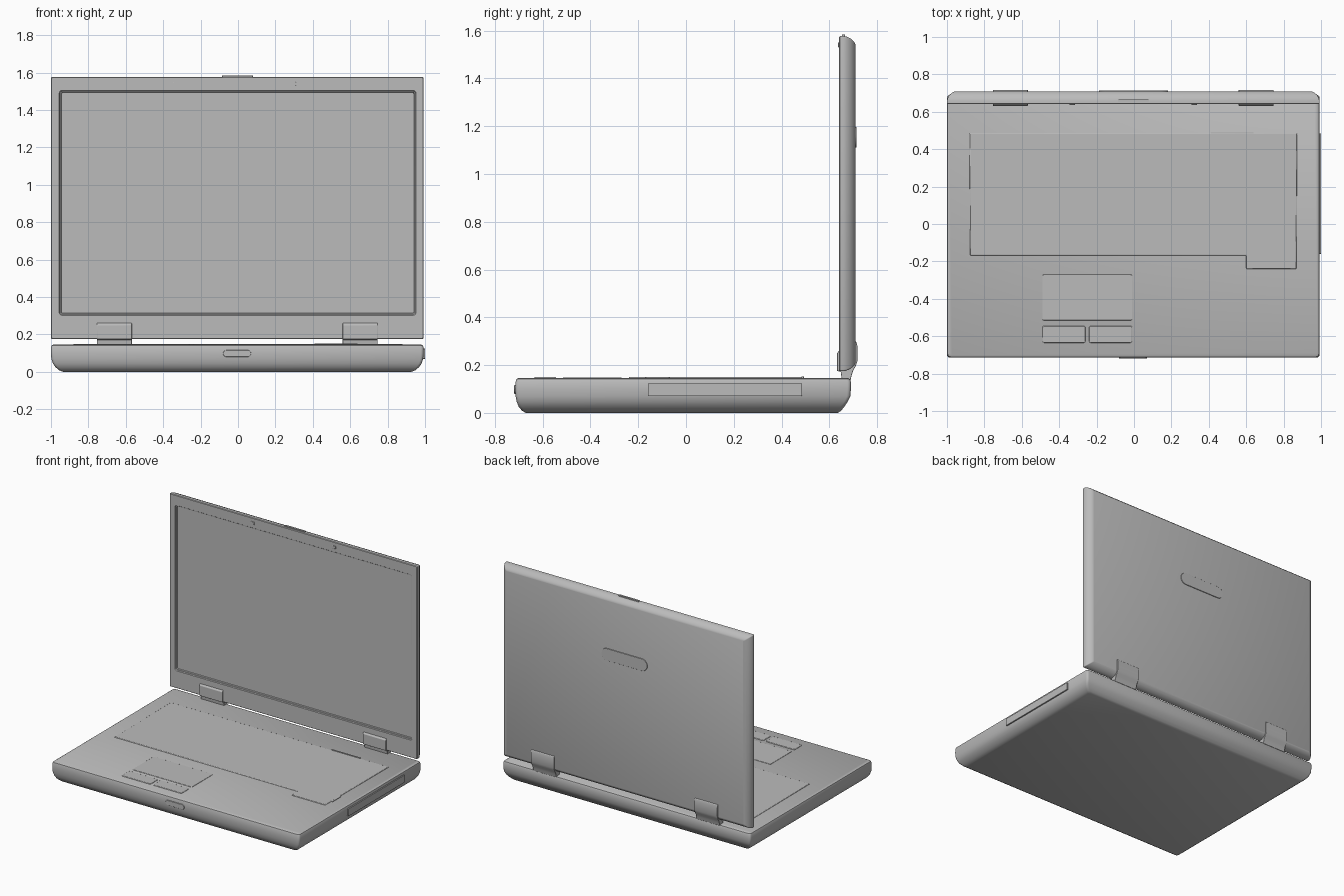
import bpy, bmesh, math
from mathutils import Vector

cube = bpy.data.objects.get("Cube")
if cube:
    bpy.data.objects.remove(cube, do_unlink=True)

grey = bpy.data.materials.new("grey plastic")
grey.use_nodes = True
COLOUR = (0.5, 0.5, 0.5, 1)
grey.diffuse_color = COLOUR
grey.node_tree.nodes["Principled BSDF"].inputs["Base Color"].default_value = COLOUR
grey.node_tree.nodes["Principled BSDF"].inputs["Roughness"].default_value = 0.6

# Maps (u, v, w) to model space, with w along the named axis
AXES = {
    "x": lambda u, v, w: Vector((w, u, v)),
    "y": lambda u, v, w: Vector((u, w, v)),
    "z": lambda u, v, w: Vector((u, v, w)),
}


def finish(bm, name, bevel=0, angle=30):
    bmesh.ops.recalc_face_normals(bm, faces=bm.faces)
    mesh = bpy.data.meshes.new(name)
    bm.to_mesh(mesh)
    bm.free()
    mesh.materials.append(grey)
    ob = bpy.data.objects.new(name, mesh)
    bpy.context.collection.objects.link(ob)
    bpy.ops.object.select_all(action="DESELECT")
    ob.select_set(True)
    bpy.context.view_layer.objects.active = ob
    bpy.ops.object.shade_smooth_by_angle(angle=math.radians(angle))
    if bevel:
        mod = ob.modifiers.new("soft edges", "BEVEL")
        mod.width = bevel
        mod.segments = 2
        mod.limit_method = "ANGLE"
    return ob


def loft(name, rings, axis):
    """Joins a series of outlines, each (points, position along axis)."""
    bm = bmesh.new()
    loops = [[bm.verts.new(AXES[axis](u, v, w)) for u, v in pts] for pts, w in rings]
    for a, b in zip(loops, loops[1:]):
        for i in range(len(a)):
            j = (i + 1) % len(a)
            bm.faces.new((a[i], a[j], b[j], b[i]))
    bm.faces.new(loops[0])
    bm.faces.new(loops[-1])
    return bm


def prism(name, pts, axis, w0, w1, bevel=0):
    return finish(loft(name, [(pts, w0), (pts, w1)], axis), name, bevel)


def rounded(u0, u1, v0, v1, r, steps=3):
    """Outline of a rectangle with rounded corners."""
    pts = []
    corners = [(u1 - r, v1 - r), (u0 + r, v1 - r), (u0 + r, v0 + r), (u1 - r, v0 + r)]
    for q, (cu, cv) in enumerate(corners):
        for s in range(steps + 1):
            a = math.pi / 2 * (q + s / steps)
            pts.append((cu + r * math.cos(a), cv + r * math.sin(a)))
    return pts


LEFT, RIGHT = -1.0, 0.992
MID = (LEFT + RIGHT) / 2

# Base: (height, side inset, front y, back y)
base_levels = [
    (0.0, 0.065, -0.67, 0.635), (0.008, 0.045, -0.685, 0.648),
    (0.025, 0.024, -0.70, 0.662), (0.045, 0.010, -0.708, 0.676),
    (0.07, 0.002, -0.713, 0.688), (0.1, 0, -0.715, 0.69),
    (0.13, 0, -0.713, 0.69), (0.141, 0.004, -0.71, 0.686),
    (0.146, 0.012, -0.70, 0.678),
]
rings = [(rounded(LEFT + i, RIGHT - i, y0, y1, 0.015), z) for z, i, y0, y1 in base_levels]
finish(loft("base", rings, "z"), "base", angle=35)

# Keyboard deck with the step at its front corner
deck = [(-0.88, 0.485), (-0.876, -0.168), (0.6, -0.168), (0.6, -0.24),
        (0.868, -0.24), (0.872, 0.485)]
prism("keyboard_deck", deck, "z", 0.14, 0.15, 0.004)
prism("indicator_strip", rounded(0.41, 0.64, 0.483, 0.493, 0.004), "z", 0.14, 0.152)
prism("side_tab", rounded(0.868, 0.88, -0.17, -0.07, 0.004), "z", 0.14, 0.15)

# Touchpad and its two buttons
prism("touchpad", rounded(-0.49, -0.01, -0.515, -0.27, 0.008), "z", 0.14, 0.1485, 0.002)
for name, x0, x1 in (("left_button", -0.49, -0.26), ("right_button", -0.24, -0.01)):
    prism(name, rounded(x0, x1, -0.635, -0.545, 0.008), "z", 0.14, 0.15, 0.003)

# Front latch button and the drive door on the side
prism("front_latch", rounded(-0.08, 0.07, 0.08, 0.116, 0.018, 5), "y", -0.719, -0.70, 0.002)
prism("drive_door", rounded(-0.16, 0.485, 0.07, 0.124, 0.003), "x", 0.97, 1.0, 0.002)

# Lid shell, ending in the recessed screen
Z0, Z1 = 0.175, 1.577
shell = [(0.709, 0.042), (0.704, 0.03), (0.690, 0.013), (0.672, 0.003),
         (0.66, 0), (0.645, 0), (0.641, 0.004)]
rings = [(rounded(LEFT + i, RIGHT - i, Z0 + i * 0.8, Z1 - i * 0.8, 0.006), y) for y, i in shell]
for y, i, r in ((0.641, 0, 0.015), (0.647, 0.004, 0.013), (0.648, 0.009, 0.01), (0.655, 0.012, 0.008)):
    rings.append((rounded(-0.956 + i, 0.952 - i, 0.302 + i, 1.505 - i, r), y))
finish(loft("lid", rings, "y"), "lid", angle=35)

# Lid details: bumpers, closing hook and rear badge
for name, x in (("bumper_right", -0.33), ("bumper_left", 0.323)):
    prism(name, rounded(x - 0.015, x + 0.015, 1.53, 1.55, 0.003), "y", 0.637, 0.645, 0.001)
prism("lid_hook", rounded(-0.085, 0.08, 0.652, 0.666, 0.005), "z", 1.57, 1.584)
prism("rear_badge", rounded(-0.187, 0.181, 1.11, 1.197, 0.0434, 6), "y", 0.70, 0.714, 0.002)

# Hinges: clip around the lid edge with a curved neck to the base
hinge = [(0.632, 0.176), (0.632, 0.25), (0.642, 0.262), (0.70, 0.262), (0.704, 0.302),
         (0.713, 0.296), (0.717, 0.28), (0.717, 0.215), (0.71, 0.195), (0.70, 0.178),
         (0.694, 0.16), (0.689, 0.138), (0.652, 0.138), (0.648, 0.172)]
for name, side in (("hinge_right", -1), ("hinge_left", 1)):
    x = MID + side * 0.657
    prism(name, hinge, "x", x - 0.093, x + 0.093, 0.002)
